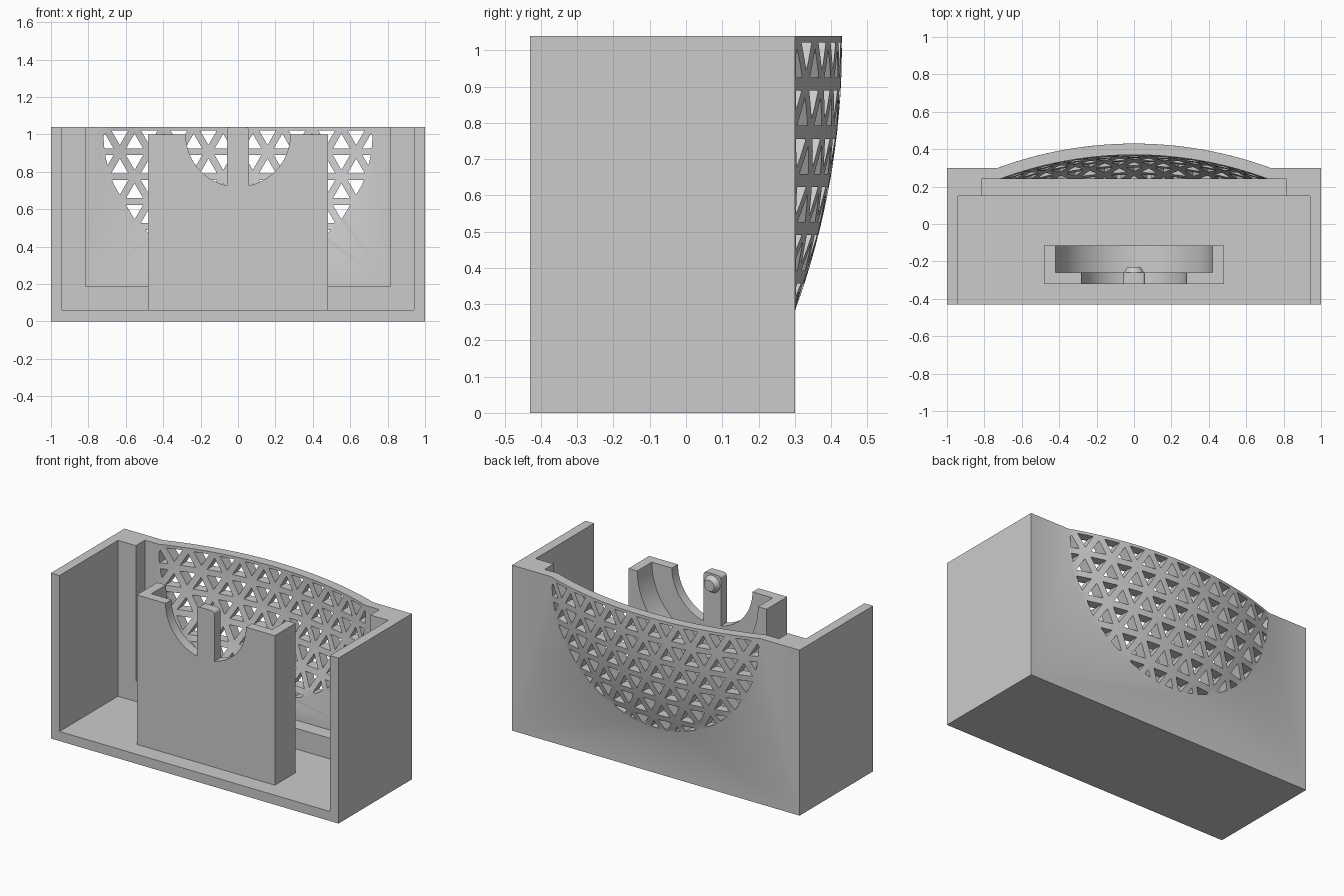
import bpy, bmesh, math
from mathutils import Vector, Matrix

if "Cube" in bpy.data.objects:
    bpy.data.objects.remove(bpy.data.objects["Cube"])

grey = bpy.data.materials.new("light grey")
grey.use_nodes = True
COLOUR = (0.6, 0.6, 0.6, 1)
grey.diffuse_color = COLOUR
grey.node_tree.nodes["Principled BSDF"].inputs["Base Color"].default_value = COLOUR

TOP = 1.04            # rim height
DISH_Z = 1.01         # centre height of the domed screen
DISH_R = 0.73         # radius of the domed screen
RISE = 0.13           # bulge of the domed screen


def finish(name, bm):
    bmesh.ops.recalc_face_normals(bm, faces=bm.faces)
    mesh = bpy.data.meshes.new(name)
    bm.to_mesh(mesh)
    bm.free()
    mesh.materials.append(grey)
    obj = bpy.data.objects.new(name, mesh)
    bpy.context.collection.objects.link(obj)
    return obj


def box(name, x0, x1, y0, y1, z0, z1):
    bm = bmesh.new()
    bmesh.ops.create_cube(bm, size=1)
    for v in bm.verts:
        v.co = ((x0 + x1) / 2 + v.co.x * (x1 - x0),
                (y0 + y1) / 2 + v.co.y * (y1 - y0),
                (z0 + z1) / 2 + v.co.z * (z1 - z0))
    return finish(name, bm)


def rod(name, r0, r1, y0, y1, z, sides=64):
    """Cylinder or cone lying along y."""
    bm = bmesh.new()
    bmesh.ops.create_cone(bm, cap_ends=True, segments=sides, radius1=r0,
                          radius2=r1, depth=y1 - y0)
    turn = Matrix.Rotation(-math.pi / 2, 4, 'X')
    bm.transform(Matrix.Translation((0, (y0 + y1) / 2, z)) @ turn)
    return finish(name, bm)


def dome(name, y, radius, clip=None):
    """Shallow spherical cap bulging to the back, with a short skirt."""
    bm = bmesh.new()
    big = (radius ** 2 + RISE ** 2) / (2 * RISE)
    reach = math.asin(radius / big)
    profile = [(0, -0.02), (radius, -0.02)]
    for i in range(17):
        a = reach * (1 - i / 16)
        profile.append((big * math.sin(a), big * math.cos(a) - big + RISE))
    verts = [bm.verts.new((r, y + h, DISH_Z)) for r, h in profile]
    edges = [bm.edges.new(p) for p in zip(verts, verts[1:])]
    bmesh.ops.spin(bm, geom=verts + edges, cent=(0, 0, DISH_Z), axis=(0, 1, 0),
                   angle=math.tau, steps=96)
    bmesh.ops.remove_doubles(bm, verts=bm.verts, dist=1e-4)
    if clip:
        cut = bmesh.ops.bisect_plane(
            bm, geom=bm.verts[:] + bm.edges[:] + bm.faces[:],
            plane_co=(0, 0, clip), plane_no=(0, 0, 1), clear_outer=True)
        rim = [e for e in cut["geom_cut"] if isinstance(e, bmesh.types.BMEdge)]
        bmesh.ops.edgeloop_fill(bm, edges=rim)
    return finish(name, bm)


def combine(target, tool, operation):
    mod = target.modifiers.new(operation, 'BOOLEAN')
    mod.operation, mod.solver, mod.object = operation, 'EXACT', tool
    bpy.context.view_layer.objects.active = target
    bpy.ops.object.modifier_apply(modifier=mod.name)
    bpy.data.objects.remove(tool)


def lattice_holes():
    """Triangular prisms in alternating rows, trimmed to the dish circle."""
    bm = bmesh.new()
    pitch, row, strut = 0.158, 0.133, 0.036
    inner = row / 3 - strut / 2          # inradius of one hole
    for j in range(6):
        for i in range(-11, 12):
            up = (i + j) % 2 == 1
            base = TOP - row * (j + 1)
            cx = i * pitch / 2
            cz = base + row * (1 / 3 if up else 2 / 3)
            if math.hypot(cx, cz - DISH_Z) > DISH_R + 0.04:
                continue
            flip = 1 if up else -1
            tri = [Vector((cx, 0.1, cz + flip * 2 * inner))]
            for s in (-1, 1):
                tri.append(Vector((cx + s * inner * math.sqrt(3), 0.1,
                                   cz - flip * inner)))
            face = bm.faces.new([bm.verts.new(p) for p in tri])
            out = bmesh.ops.extrude_face_region(bm, geom=[face])["geom"]
            bmesh.ops.translate(bm, vec=(0, 0.5, 0), verts=[
                v for v in out if isinstance(v, bmesh.types.BMVert)])
    holes = finish("holes", bm)
    combine(holes, rod("trim", DISH_R - 0.01, DISH_R - 0.01, 0.05, 0.7, DISH_Z),
            'INTERSECT')
    return holes


# Open-fronted case with a domed, perforated back
case = box("case", -1, 1, -0.43, 0.30, 0, TOP)
combine(case, dome("bulge", 0.30, DISH_R, TOP), 'UNION')
combine(case, box("cavity", -0.94, 0.94, -0.6, 0.15, 0.06, 1.3), 'DIFFERENCE')
combine(case, box("recess", -0.815, 0.815, 0.1, 0.24, 0.19, 1.3), 'DIFFERENCE')
combine(case, dome("hollow", 0.24, DISH_R - 0.01), 'DIFFERENCE')
combine(case, lattice_holes(), 'DIFFERENCE')

# Upright holder with a stepped half-round notch
holder = box("holder", -0.48, 0.48, -0.32, -0.115, 0.05, 1.0)
combine(holder, rod("wide_notch", 0.42, 0.42, -0.26, 0, 1.0), 'DIFFERENCE')
combine(holder, rod("front_notch", 0.28, 0.28, -0.5, -0.2, 1.0), 'DIFFERENCE')

# Centre post with bevelled top corners and a domed nub behind
post = box("post", -0.06, 0.06, -0.32, -0.26, 0.68, TOP)
bm = bmesh.new()
bm.from_mesh(post.data)
corners = [e for e in bm.edges
           if all(v.co.z > 1 for v in e.verts)
           and abs(e.verts[0].co.x - e.verts[1].co.x) < 0.01]
bmesh.ops.bevel(bm, geom=corners, offset=0.02, segments=3, profile=0.5,
                affect='EDGES')
bm.to_mesh(post.data)
bm.free()
nub = rod("post_nub", 0.055, 0.035, -0.262, -0.23, 0.975, 32)

for obj in (case, holder, post, nub):
    bpy.ops.object.select_all(action='DESELECT')
    obj.select_set(True)
    bpy.context.view_layer.objects.active = obj
    bpy.ops.object.shade_smooth_by_angle(angle=math.radians(25))
